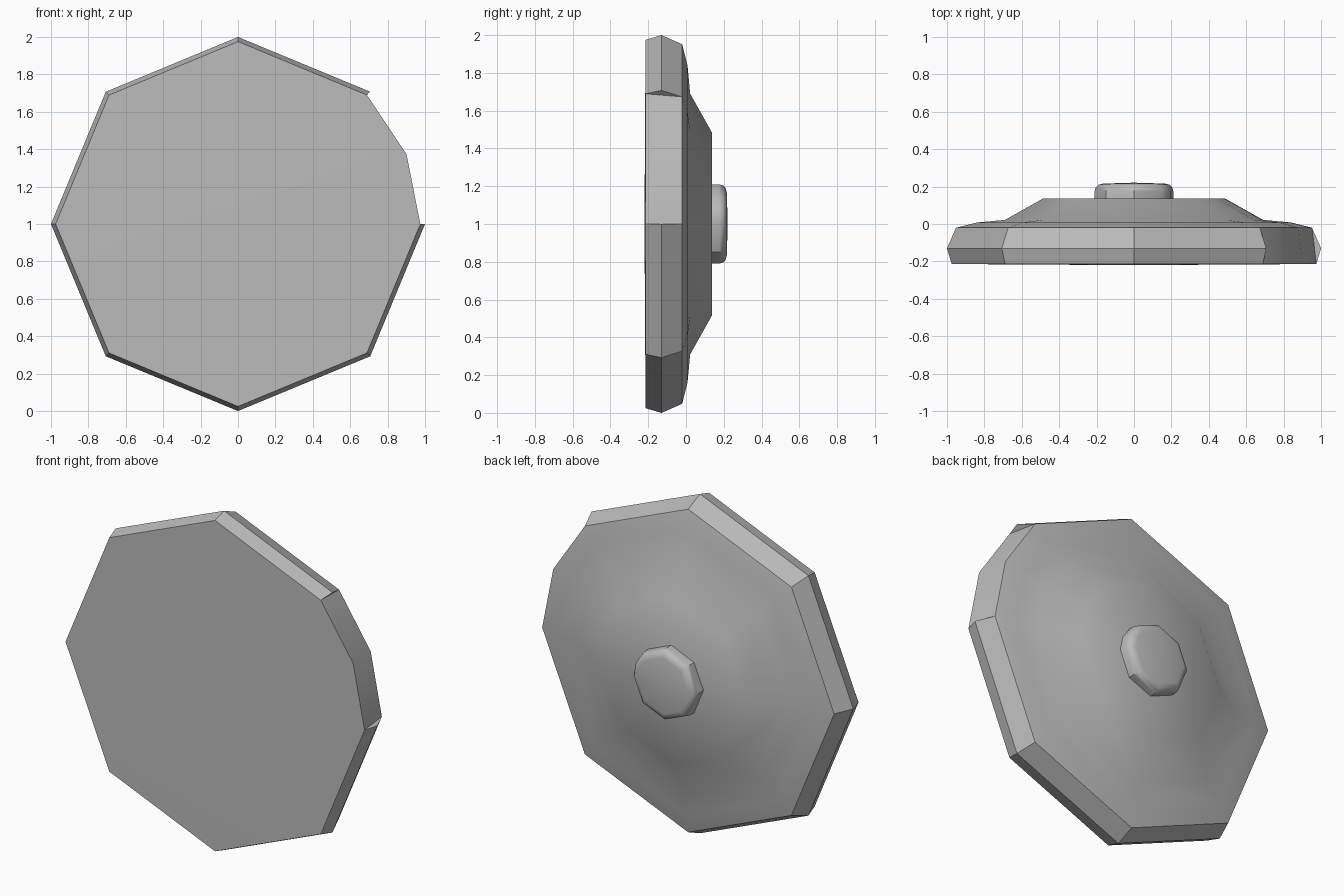
import bpy, bmesh
from math import radians, sin, cos

cube = bpy.data.objects.get("Cube")
if cube:
    bpy.data.objects.remove(cube, do_unlink=True)

grey = bpy.data.materials.new("plain_grey")
grey.use_nodes = True
colour = (0.5, 0.5, 0.5, 1)
grey.diffuse_color = colour
grey.node_tree.nodes["Principled BSDF"].inputs["Base Color"].default_value = colour

# Profiles as (radius, y), from the front centre to the back
FRONT = [(0, -0.22), (0.975, -0.214)]
RIDGE = [(1.0, -0.13)]
BACK = [(0.952, -0.02), (0.84, 0.008), (0.69, 0.022), (0.485, 0.137), (0, 0.137)]
HUB = [(0, 0.13), (0.21, 0.13), (0.21, 0.175), (0.205, 0.195),
       (0.19, 0.21), (0.165, 0.216), (0, 0.221)]


def place(r, y, angle):
    a = radians(angle)
    return (r * cos(a), y, 1 + r * sin(a))


def sweep(bm, profile, angles):
    """Join copies of a profile turned about the y axis."""
    columns = [[bm.verts.new(place(r, y, a)) for r, y in profile] for a in angles]
    for left, right in zip(columns, columns[1:]):
        for i in range(len(profile) - 1):
            bm.faces.new((left[i], left[i + 1], right[i + 1], right[i]))


def finish(bm, name):
    bmesh.ops.remove_doubles(bm, verts=bm.verts, dist=0.0005)
    bmesh.ops.recalc_face_normals(bm, faces=bm.faces)
    mesh = bpy.data.meshes.new(name)
    bm.to_mesh(mesh)
    bm.free()
    mesh.materials.append(grey)
    obj = bpy.data.objects.new(name, mesh)
    bpy.context.collection.objects.link(obj)
    bpy.ops.object.select_all(action='DESELECT')
    obj.select_set(True)
    bpy.context.view_layer.objects.active = obj
    bpy.ops.object.shade_smooth_by_angle(angle=radians(35))


main_angles = range(45, 361, 45)
wedge_angles = (0, 22.5, 45)

# Disc: seven ridged sides and one rounded wedge without the ridge
bm = bmesh.new()
sweep(bm, FRONT + RIDGE + BACK, main_angles)
sweep(bm, FRONT + BACK, wedge_angles)
for end in (0, 45):
    bm.faces.new([bm.verts.new(place(r, y, end))
                  for r, y in (FRONT[-1], RIDGE[0], BACK[0])])
finish(bm, "disc")

# Raised hub on the back
bm = bmesh.new()
sweep(bm, HUB, main_angles)
sweep(bm, HUB, wedge_angles)
finish(bm, "hub")
